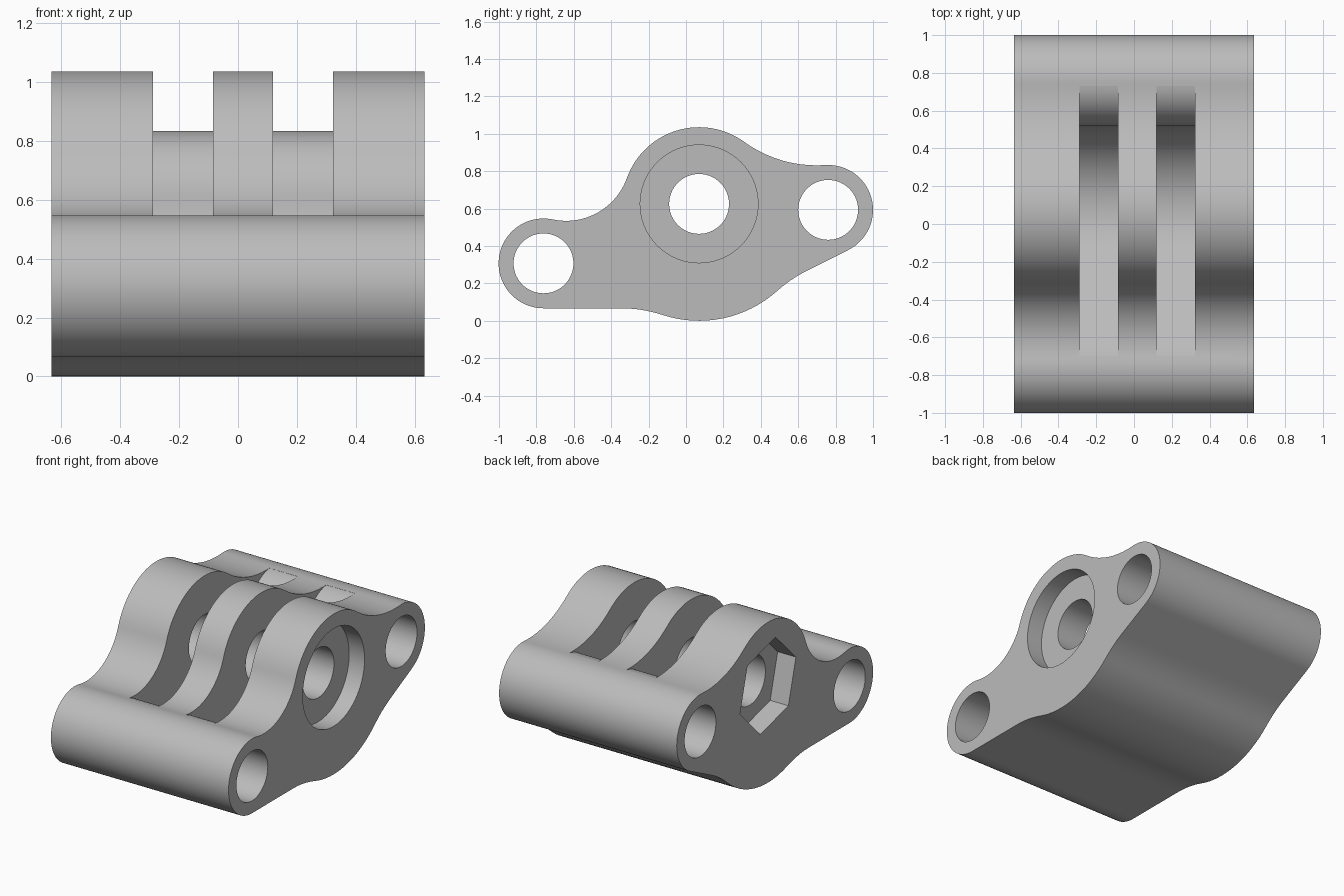
import bpy, bmesh
from math import atan2, cos, sin, pi, radians, asin, sqrt, ceil
from mathutils import Vector

cube = bpy.data.objects.get("Cube")
if cube:
    bpy.data.objects.remove(cube)

# Key centres in the side plane (y, z) and radii
PIVOT = Vector((0.07, 0.625))
FRONT = Vector((-0.762, 0.307))
BACK = Vector((0.76, 0.593))
LUG_R, BORE_R, BOSS_R, BELLY_R = 0.24, 0.16, 0.41, 0.625
HALF = 0.634


def toward(a, b):
    return atan2(b.y - a.y, b.x - a.x)


def polar(a):
    return Vector((cos(a), sin(a)))


def arc(c, r, start, end, ccw=True):
    """Points along an arc, both ends included."""
    sweep = (end - start) % (2 * pi)
    if not ccw:
        sweep -= 2 * pi
    n = max(3, ceil(abs(sweep) / radians(4)))
    return [c + r * polar(start + sweep * i / n) for i in range(n + 1)]


def fillet_centre(c1, r1, c2, r2):
    """Upper crossing of two circles."""
    d = (c2 - c1).length
    u = (c2 - c1) / d
    a = (d * d + r1 * r1 - r2 * r2) / (2 * d)
    v = Vector((-u.y, u.x))
    if v.y < 0:
        v = -v
    return c1 + u * a + v * sqrt(r1 * r1 - a * a)


def line_fillet_centre(lug, n, r):
    """Fillet between the belly arc and a flat tangent to a lug."""
    t = Vector((n.y, -n.x))
    if t.dot(lug - PIVOT) < 0:
        t = -t
    h = (lug - PIVOT).dot(n) + LUG_R + r
    return PIVOT + n * h + t * sqrt((BELLY_R + r) ** 2 - h * h)


def prism(name, pts, x0, x1):
    """Extrude a side profile along x."""
    bm = bmesh.new()
    face = bm.faces.new([bm.verts.new((x0, p.x, p.y)) for p in pts])
    ext = bmesh.ops.extrude_face_region(bm, geom=[face])
    verts = [v for v in ext["geom"] if isinstance(v, bmesh.types.BMVert)]
    bmesh.ops.translate(bm, verts=verts, vec=(x1 - x0, 0, 0))
    bmesh.ops.recalc_face_normals(bm, faces=bm.faces)
    mesh = bpy.data.meshes.new(name)
    bm.to_mesh(mesh)
    bm.free()
    ob = bpy.data.objects.new(name, mesh)
    bpy.context.collection.objects.link(ob)
    return ob


def disc(c, r, n=72, turn=0.0):
    return [c + r * polar(turn + 2 * pi * i / n) for i in range(n)]


# Outer profile: two lugs blended into a central boss and belly
TOP_BACK_R, TOP_FRONT_R, UNDER_R = 0.66, 0.345, 0.72
top_back = fillet_centre(PIVOT, BOSS_R + TOP_BACK_R, BACK, LUG_R + TOP_BACK_R)
top_front = fillet_centre(PIVOT, BOSS_R + TOP_FRONT_R, FRONT, LUG_R + TOP_FRONT_R)
down, slant = -pi / 2, radians(-63.4)
under_front = line_fillet_centre(FRONT, polar(down), UNDER_R)
under_back = line_fillet_centre(BACK, polar(slant), UNDER_R)

outline = (
    arc(BACK, LUG_R, slant, toward(BACK, top_back))
    + arc(top_back, TOP_BACK_R, toward(top_back, BACK), toward(top_back, PIVOT), False)[1:]
    + arc(PIVOT, BOSS_R, toward(PIVOT, top_back), toward(PIVOT, top_front))[1:]
    + arc(top_front, TOP_FRONT_R, toward(top_front, PIVOT), toward(top_front, FRONT), False)[1:]
    + arc(FRONT, LUG_R, toward(FRONT, top_front), down)[1:]
    + arc(under_front, UNDER_R, pi / 2, toward(under_front, PIVOT), False)
    + arc(PIVOT, BELLY_R, toward(PIVOT, under_front), toward(PIVOT, under_back))[1:]
    + arc(under_back, UNDER_R, toward(under_back, PIVOT), slant + pi, False)[1:]
)
body = prism("hinge_body", outline, -HALF, HALF)

# Slot profile: clearance arc round the pivot, running onto both lugs
clear_r = (BACK - PIVOT).length - LUG_R
span = FRONT - PIVOT
lean = toward(FRONT, PIVOT) - asin((clear_r + LUG_R) / span.length) + pi / 2
slot = (
    arc(BACK, LUG_R, radians(97), toward(BACK, PIVOT))
    + arc(PIVOT, clear_r, toward(PIVOT, BACK), lean + pi, False)[1:]
    + arc(FRONT, LUG_R, lean, radians(75))
)
slot += [Vector((slot[-1].x, 1.3)), Vector((slot[0].x, 1.3))]

# Cutters: slots, through bores, round recess and hexagonal recess
cutters = [
    prism("slot_cutter_a", slot, -0.288, -0.085),
    prism("slot_cutter_b", slot, 0.118, 0.322),
    prism("pivot_bore_cutter", disc(PIVOT, BORE_R), -1, 1),
    prism("front_bore_cutter", disc(FRONT, BORE_R), -1, 1),
    prism("back_bore_cutter", disc(BACK, BORE_R), -1, 1),
    prism("round_recess_cutter", disc(PIVOT, 0.315), HALF - 0.11, 1),
    prism("hex_recess_cutter", disc(PIVOT, 0.295, 6, radians(45)), -1, 0.13 - HALF),
]

bpy.ops.object.select_all(action="DESELECT")
body.select_set(True)
bpy.context.view_layer.objects.active = body
for cutter in cutters:
    cutter.hide_render = True
    mod = body.modifiers.new(cutter.name, "BOOLEAN")
    mod.operation = "DIFFERENCE"
    mod.solver = "EXACT"
    mod.object = cutter
    bpy.ops.object.modifier_apply(modifier=mod.name)
for cutter in cutters:
    bpy.data.objects.remove(cutter)

# Single grey finish
grey = bpy.data.materials.new("plain_grey")
grey.use_nodes = True
colour = (0.5, 0.5, 0.5, 1)
grey.diffuse_color = colour
grey.node_tree.nodes["Principled BSDF"].inputs["Base Color"].default_value = colour
body.data.materials.clear()
body.data.materials.append(grey)
bpy.ops.object.shade_smooth_by_angle(angle=radians(30))
